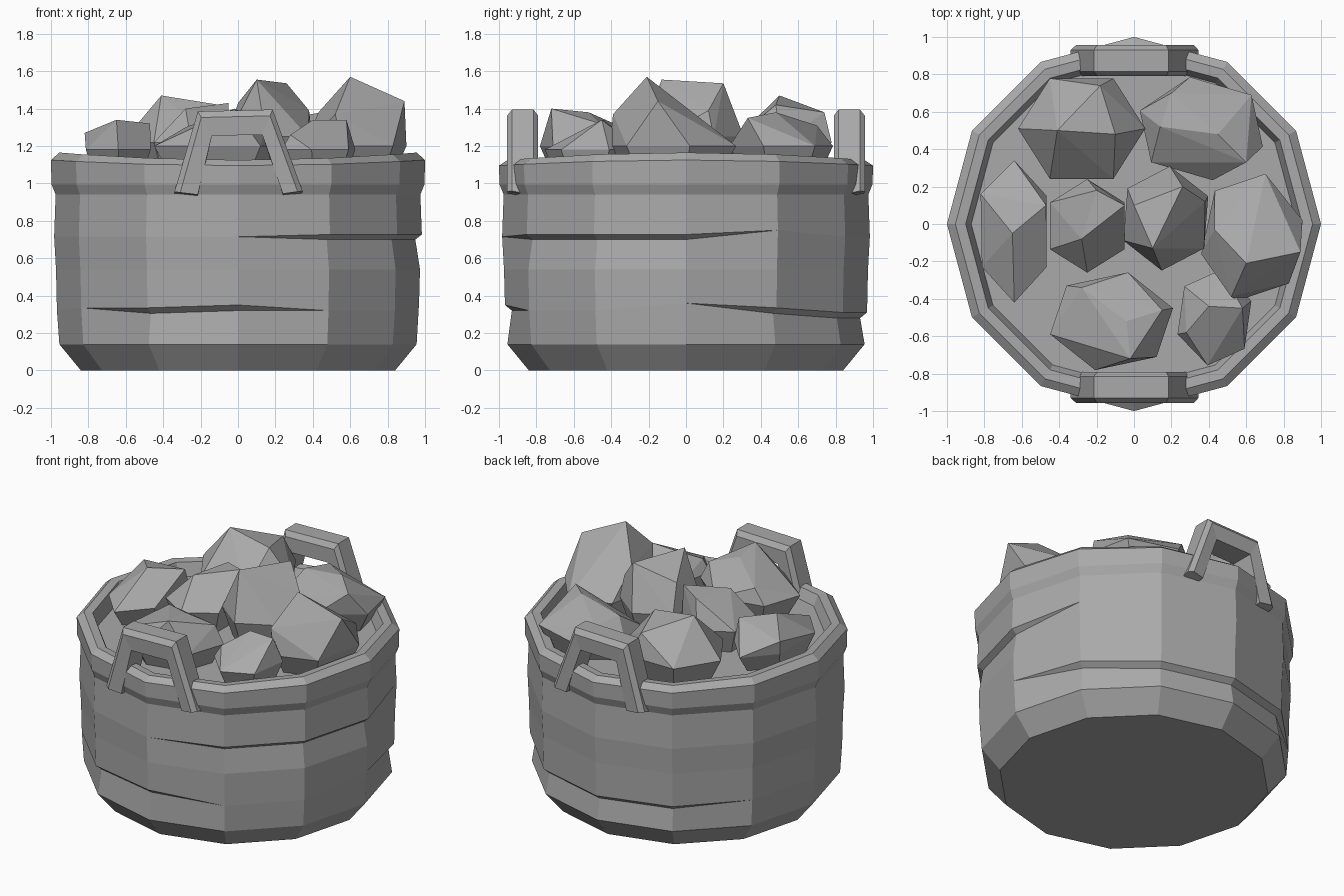
import bpy
import bmesh
from math import sin, cos, radians

cube = bpy.data.objects.get("Cube")
if cube:
    bpy.data.objects.remove(cube)

# One flat grey for everything
grey = bpy.data.materials.new("stone_grey")
grey.use_nodes = True
colour = (0.4, 0.4, 0.4, 1)
grey.diffuse_color = colour
grey.node_tree.nodes["Principled BSDF"].inputs["Base Color"].default_value = colour

SIDES = 12


def make_object(name, bm):
    mesh = bpy.data.meshes.new(name)
    bmesh.ops.recalc_face_normals(bm, faces=bm.faces[:])
    bm.to_mesh(mesh)
    bm.free()
    mesh.materials.append(grey)
    obj = bpy.data.objects.new(name, mesh)
    bpy.context.collection.objects.link(obj)


def loft(name, rings):
    """Join successive closed rings of points and cap both ends."""
    bm = bmesh.new()
    loops = [[bm.verts.new(p) for p in ring] for ring in rings]
    count = len(loops[0])
    for low, high in zip(loops, loops[1:]):
        for i in range(count):
            j = (i + 1) % count
            bm.faces.new((low[i], low[j], high[j], high[i]))
    bm.faces.new(loops[0][::-1])
    bm.faces.new(loops[-1])
    bmesh.ops.remove_doubles(bm, verts=bm.verts[:], dist=0.001)
    make_object(name, bm)


def circle(radius_at, height_at):
    ring = []
    for i in range(SIDES):
        a = radians(i * 30)
        ring.append((radius_at(i) * cos(a), radius_at(i) * sin(a), height_at(i)))
    return ring


# Cracks: open at some corners, closed to a single edge at the others
def low_crack(i):
    return 1 if i in (1, 2, 3, 4, 8, 9) else 0


def low_height(i):
    return {0: 0.36, 2: 0.295, 3: 0.295, 4: 0.3, 7: 0.335, 9: 0.335}.get(i, 0.32)


def high_crack(i):
    return 1 if i in (10, 11, 0) else 0


def high_height(i):
    return 0.75 if i == 1 else 0.715


def dip(i):
    """Rim sags towards the two handles."""
    return sin(radians(i * 30)) ** 2


def const(value):
    return lambda i: value


# Tub: outer wall, cracks, flared rim, inner lip and filled top
loft("tub", [
    circle(const(0.84), const(0)),
    circle(const(0.955), const(0.14)),
    circle(lambda i: 0.968 - 0.037 * low_crack(i),
           lambda i: low_height(i) - 0.015 * low_crack(i)),
    circle(const(0.968), lambda i: low_height(i) + 0.015 * low_crack(i)),
    circle(const(0.973), const(0.54)),
    circle(lambda i: 0.983 - 0.035 * high_crack(i),
           lambda i: high_height(i) - 0.015 * high_crack(i)),
    circle(const(0.983), lambda i: high_height(i) + 0.012 * high_crack(i)),
    circle(const(0.975), const(0.94)),
    circle(const(0.997), const(0.995)),
    circle(const(1.0), lambda i: 1.125 - 0.03 * dip(i)),
    circle(const(0.955), lambda i: 1.165 - 0.04 * dip(i)),
    circle(const(0.9), lambda i: 1.16 - 0.04 * dip(i)),
    circle(const(0.87), const(1.06)),
])


# Handles: a chamfered bar swept along a trapezoid, with slanted feet
def handle(name, side):
    outer = [(-0.34, 0.93), (-0.215, 1.385), (0.185, 1.395), (0.345, 0.935)]
    inner = [(-0.215, 0.915), (-0.14, 1.255), (0.13, 1.26), (0.24, 0.92)]
    section = [(1, 0.95), (0.25, 0.957), (0, 0.93), (0, 0.815), (0.25, 0.79), (1, 0.79)]
    rings = []
    for (ox, oz), (ix, iz) in zip(outer, inner):
        lift = 0.025 if oz < 1 else 0
        rings.append([(ox + (ix - ox) * t, side * y,
                       oz + (iz - oz) * t + (lift if y > 0.9 else 0))
                      for t, y in section])
    loft(name, rings)


handle("front_handle", -1)
handle("back_handle", 1)


# Rocks: a six-sided girdle, a narrower foot and a few crest points, hulled
def rock(name, centre, half, turn, girdle, crest):
    bm = bmesh.new()
    for scale, z in ((1, girdle), (0.7, 1.02)):
        for i in range(6):
            a = radians(turn + i * 60)
            bm.verts.new((centre[0] + half[0] * scale * cos(a),
                          centre[1] + half[1] * scale * sin(a), z))
    for point in crest:
        bm.verts.new(point)
    hull = bmesh.ops.convex_hull(bm, input=bm.verts[:])
    inside = set(hull["geom_interior"]) | set(hull["geom_unused"])
    spare = [g for g in inside if isinstance(g, bmesh.types.BMVert)]
    bmesh.ops.delete(bm, geom=spare, context="VERTS")
    make_object(name, bm)


rock("back_left_rock", (-0.28, 0.51), (0.34, 0.31), 0, 1.22,
     [(-0.41, 0.5, 1.47), (-0.1, 0.48, 1.42), (-0.18, 0.74, 1.38)])
rock("back_right_rock", (0.36, 0.51), (0.35, 0.28), -20, 1.2,
     [(0.2, 0.7, 1.31), (0.14, 0.52, 1.33), (0.45, 0.48, 1.38), (0.6, 0.33, 1.35)])
rock("right_rock", (0.63, -0.07), (0.28, 0.35), 15, 1.2,
     [(0.6, -0.21, 1.57), (0.89, -0.15, 1.44), (0.52, -0.39, 1.37), (0.43, -0.03, 1.38)])
rock("centre_rock", (0.17, 0.03), (0.25, 0.28), 25, 1.25,
     [(0.1, -0.13, 1.555), (0.26, 0.2, 1.535), (0.38, 0.12, 1.39), (0.0, 0.1, 1.43)])
rock("left_rock", (-0.64, -0.04), (0.2, 0.38), 30, 1.18,
     [(-0.65, -0.05, 1.34), (-0.47, 0.1, 1.32), (-0.82, 0.16, 1.27)])
rock("centre_left_rock", (-0.25, -0.01), (0.23, 0.25), 30, 1.22,
     [(-0.2, 0.18, 1.41), (-0.05, 0.1, 1.43), (-0.28, -0.08, 1.4)])
rock("front_rock", (-0.12, -0.52), (0.34, 0.27), 15, 1.2,
     [(-0.02, -0.72, 1.4), (-0.04, -0.52, 1.38), (0.15, -0.46, 1.32), (-0.28, -0.34, 1.3)])
rock("front_right_rock", (0.43, -0.5), (0.21, 0.26), 20, 1.18,
     [(0.4, -0.44, 1.34), (0.58, -0.45, 1.34), (0.28, -0.58, 1.26)])
